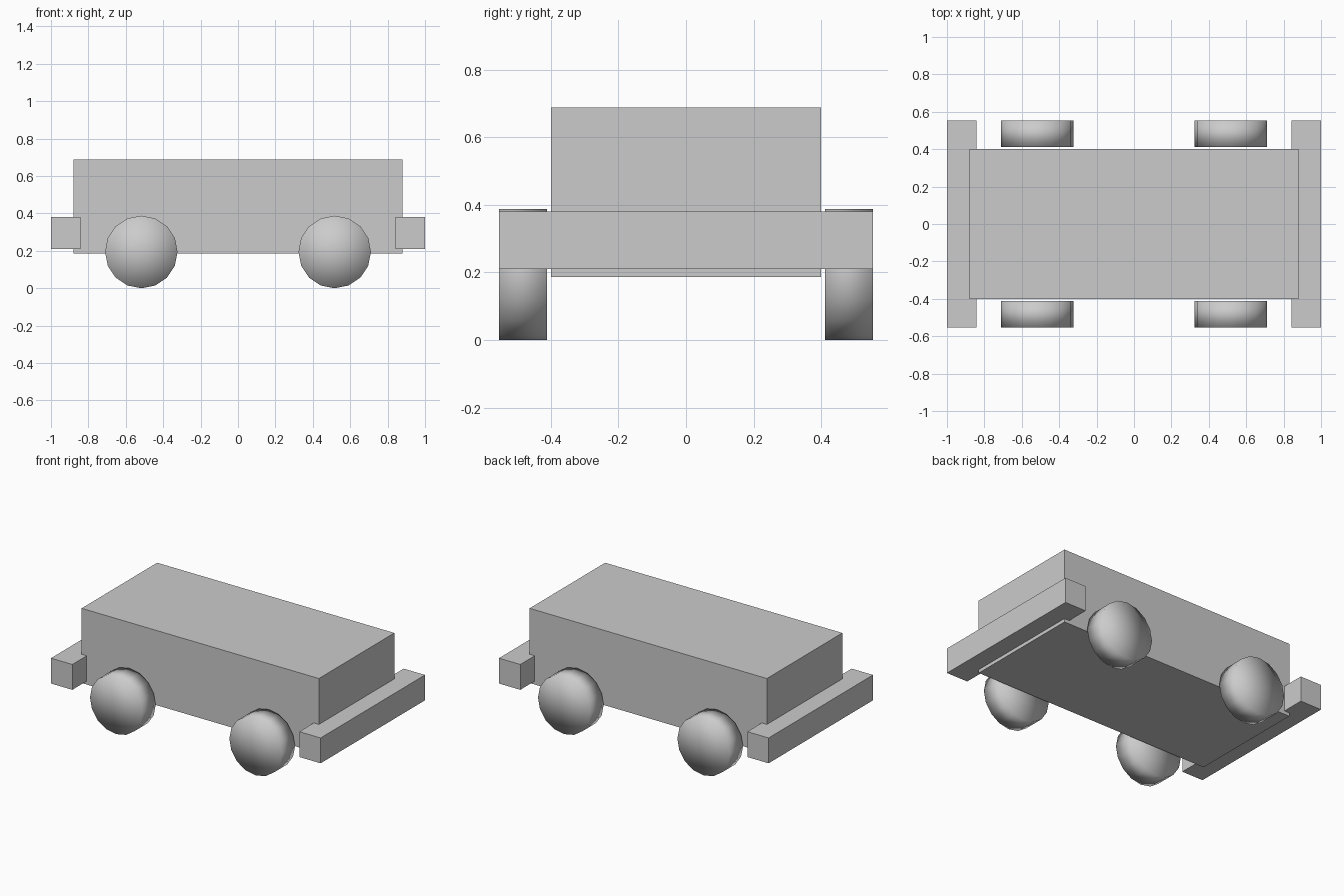
import bpy
import bmesh
from math import pi
from mathutils import Matrix, Vector

if "Cube" in bpy.data.objects:
    bpy.data.objects.remove(bpy.data.objects["Cube"], do_unlink=True)

# One plain grey for the whole model
grey = bpy.data.materials.new("plain_grey")
grey.use_nodes = True
colour = (0.6, 0.6, 0.6, 1)
grey.diffuse_color = colour
grey.node_tree.nodes["Principled BSDF"].inputs["Base Color"].default_value = colour


def add_part(name, bm, location, smooth=False):
    bmesh.ops.recalc_face_normals(bm, faces=bm.faces)
    for face in bm.faces:
        face.smooth = smooth
    mesh = bpy.data.meshes.new(name)
    bm.to_mesh(mesh)
    bm.free()
    mesh.materials.append(grey)
    obj = bpy.data.objects.new(name, mesh)
    obj.location = location
    bpy.context.collection.objects.link(obj)


def box(name, low, high):
    low, high = Vector(low), Vector(high)
    bm = bmesh.new()
    bmesh.ops.create_cube(bm, size=1)
    bmesh.ops.scale(bm, vec=high - low, verts=bm.verts)
    add_part(name, bm, (low + high) / 2)


def wheel(name, location, radius, width):
    # Fan caps share their rim with the tread, so the shading rounds over
    bm = bmesh.new()
    bmesh.ops.create_cone(bm, cap_ends=True, cap_tris=True, segments=16,
                          radius1=radius, radius2=radius, depth=width,
                          matrix=Matrix.Rotation(pi / 2, 4, "X"))
    add_part(name, bm, location, smooth=True)


# Body block
box("body", (-0.88, -0.4, 0.187), (0.88, 0.4, 0.688))

# Bumpers across both ends
box("left_bumper", (0.842, -0.553, 0.21), (1, 0.553, 0.38))
box("right_bumper", (-1, -0.553, 0.21), (-0.842, 0.553, 0.38))

# Four wheels, just clear of the body
for side, x in (("left", 0.517), ("right", -0.517)):
    for end, y in (("front", -0.482), ("back", 0.482)):
        wheel(f"{end}_{side}_wheel", (x, y, 0.194), 0.194, 0.142)
